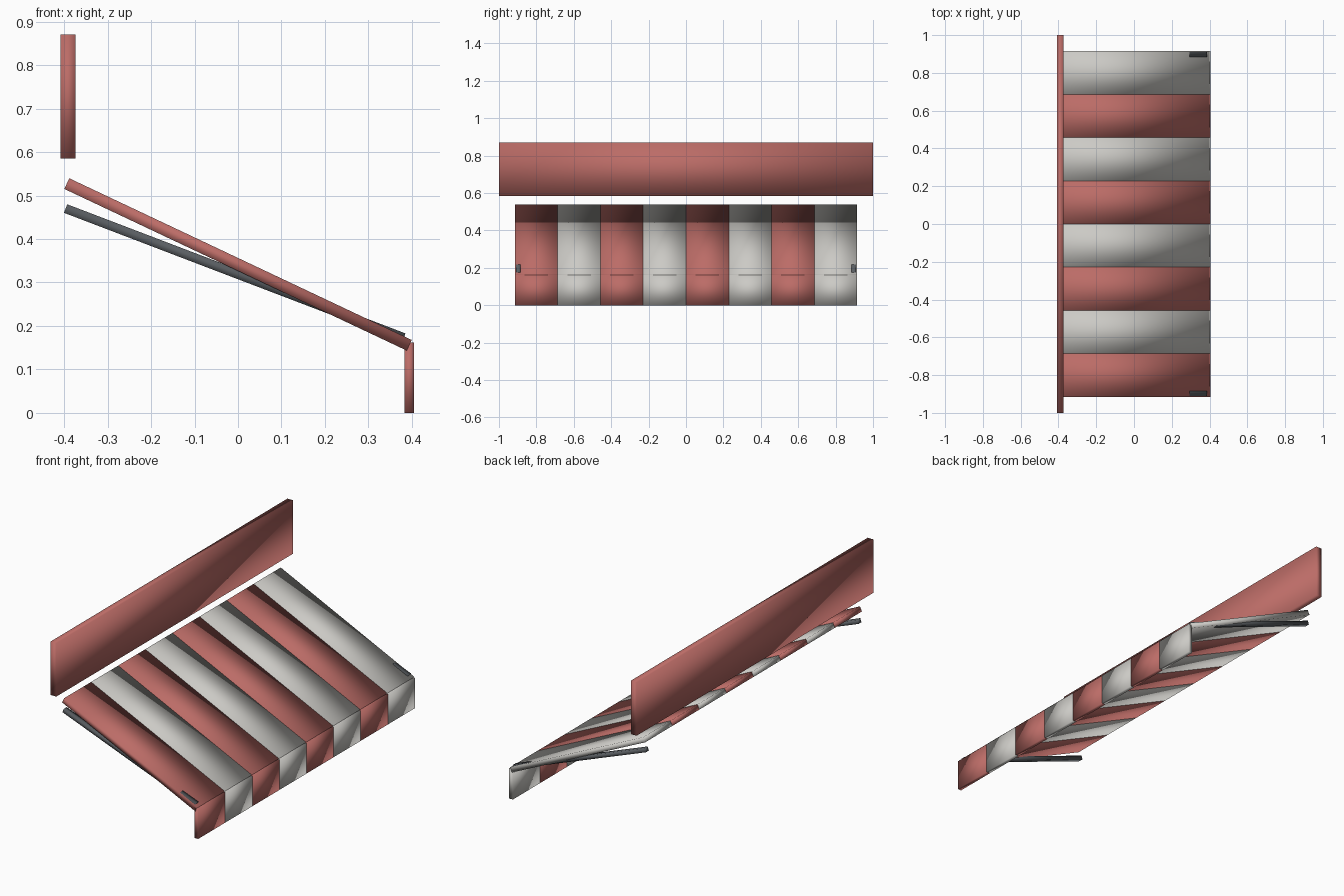
import bpy
import math

if "Cube" in bpy.data.objects:
    bpy.data.objects.remove(bpy.data.objects["Cube"])


def material(name, rgb):
    m = bpy.data.materials.new(name)
    m.diffuse_color = (*rgb, 1)
    m.use_nodes = True
    m.node_tree.nodes["Principled BSDF"].inputs["Base Color"].default_value = m.diffuse_color
    return m


RED = material("red_fabric", (0.50, 0.15, 0.135))
CREAM = material("cream_fabric", (0.60, 0.59, 0.56))
DARK = material("dark_metal", (0.10, 0.11, 0.12))


def box(name, loc, size, mat, pitch=0.0):
    """Soft-shaded box, tilted about the y axis."""
    bpy.ops.mesh.primitive_cube_add(size=1, location=loc, rotation=(0, pitch, 0))
    ob = bpy.context.object
    ob.name = name
    ob.scale = size
    bpy.ops.object.transform_apply(location=False, rotation=False, scale=True)
    bpy.ops.object.shade_smooth()
    ob.data.materials.append(mat)
    return ob


# Sign board on the wall side
box("back_board", (-0.391, 0, 0.7275), (0.034, 2.0, 0.285), RED)

# Eight alternating stripes: sloping canopy plus hanging valance
COUNT, SPAN = 8, 1.83
width = SPAN / COUNT
slope = math.atan2(0.372, 0.788)
for i in range(COUNT):
    y = -SPAN / 2 + (i + 0.5) * width
    mat = CREAM if i % 2 else RED
    box(f"canopy_stripe_{i + 1}", (0, y, 0.3415), (0.871, width, 0.027), mat, slope)
    box(f"valance_stripe_{i + 1}", (0.394, y, 0.081), (0.022, width, 0.162), mat)

# Support arms at both ends
arm_slope = math.atan2(0.297, 0.778)
for side, label in ((-1, "left"), (1, "right")):
    box(f"support_arm_{label}", (-0.0075, side * 0.8975, 0.3215),
        (0.833, 0.025, 0.021), DARK, arm_slope)
